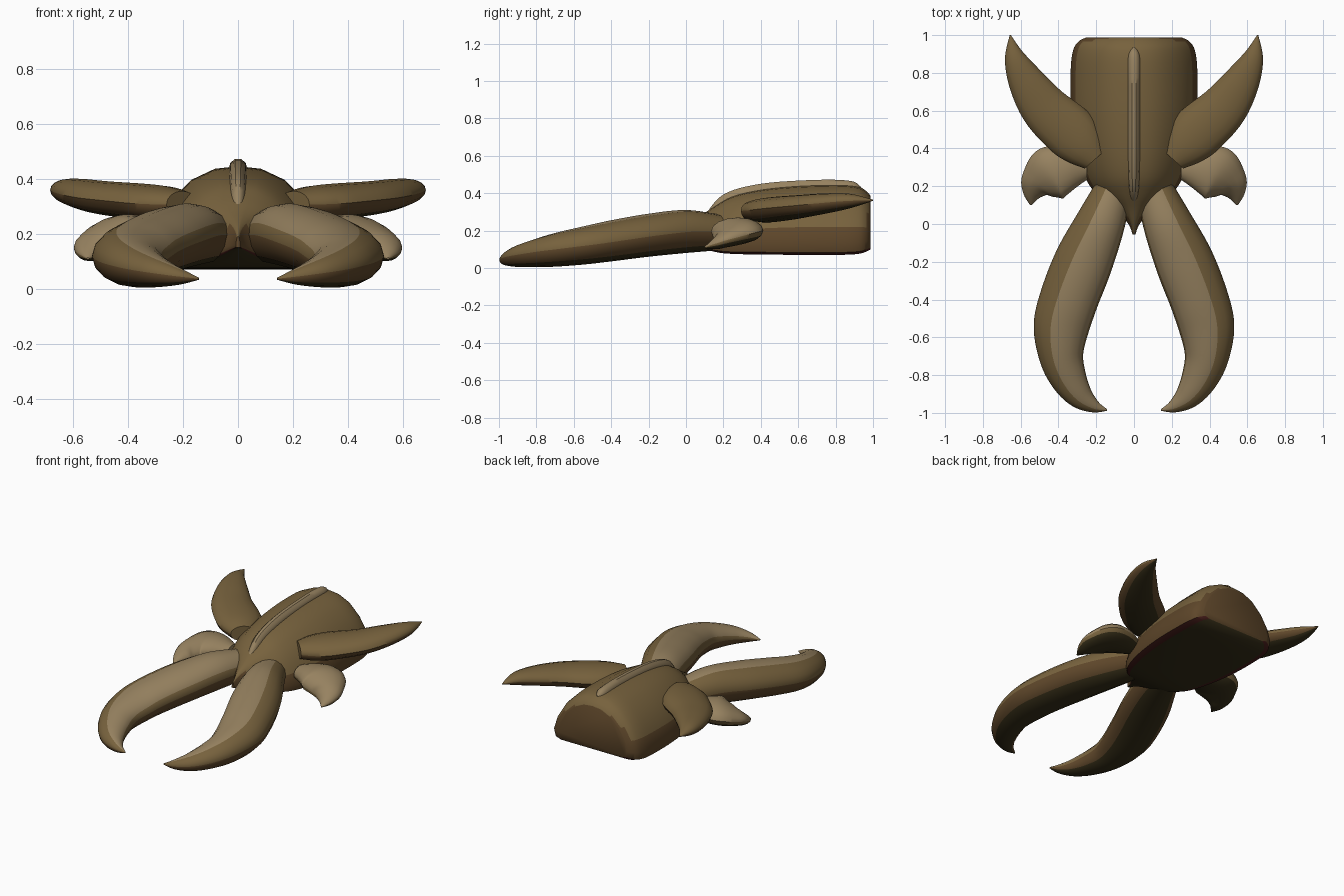
import bpy, bmesh, math
from mathutils import Vector

if "Cube" in bpy.data.objects:
    bpy.data.objects.remove(bpy.data.objects["Cube"])


def material(name, r, g, b):
    m = bpy.data.materials.new(name)
    m.diffuse_color = (r, g, b, 1)
    m.use_nodes = True
    m.node_tree.nodes["Principled BSDF"].inputs["Base Color"].default_value = m.diffuse_color
    return m


TAN = material("light tan", 0.31, 0.225, 0.118)
OLIVE = material("olive brown", 0.185, 0.122, 0.047)
BROWN = material("dark brown", 0.112, 0.062, 0.023)
MAROON = material("dark maroon", 0.06, 0.012, 0.01)
BLACK = material("dark olive black", 0.036, 0.027, 0.009)
MATS = [TAN, OLIVE, BROWN, MAROON, BLACK]


def spline(rows, steps):
    """Catmull-Rom interpolation of rows of numbers."""
    rows = [Vector(r) for r in rows]
    out = []
    for i in range(len(rows) - 1):
        p0, p1 = rows[max(i - 1, 0)], rows[i]
        p2, p3 = rows[i + 1], rows[min(i + 2, len(rows) - 1)]
        for k in range(steps):
            t = k / steps
            out.append(0.5 * (2 * p1 + (p2 - p0) * t + (2 * p0 - 5 * p1 + 4 * p2 - p3) * t * t
                              + (3 * p1 - p0 - 3 * p2 + p3) * t ** 3))
    return out + [rows[-1]]


def skin(name, rings, rule, mirror=False, angle=40):
    """Join rings of points into a closed skin; rule(normal, angle) picks the colour."""
    bm = bmesh.new()
    loops = [[bm.verts.new(p) for p in ring] for ring in rings]
    n = len(loops[0])
    tags = {}
    for a, b in zip(loops, loops[1:]):
        for j in range(n):
            f = bm.faces.new((a[j], a[(j + 1) % n], b[(j + 1) % n], b[j]))
            tags[f] = (j + 0.5) * 360 / n
    for cap in (loops[0], loops[-1]):
        tags[bm.faces.new(cap)] = 0
    bmesh.ops.recalc_face_normals(bm, faces=bm.faces[:])
    bm.normal_update()
    for f, a in tags.items():
        f.material_index = MATS.index(rule(f.normal, a))
    me = bpy.data.meshes.new(name)
    bm.to_mesh(me)
    bm.free()
    for m in MATS:
        me.materials.append(m)
    ob = bpy.data.objects.new(name, me)
    bpy.context.collection.objects.link(ob)
    bpy.ops.object.select_all(action='DESELECT')
    ob.select_set(True)
    bpy.context.view_layer.objects.active = ob
    bpy.ops.object.shade_smooth_by_angle(angle=math.radians(angle))
    if mirror:
        ob.modifiers.new("mirror", 'MIRROR').use_mirror_merge = False
    return ob


def horn(name, rows, rule, mirror=True, sides=16, steps=6):
    """Elliptical loft along rows of (x, y, z, half width, half height)."""
    pts = spline(rows, steps)
    rings = []
    for i, p in enumerate(pts):
        a, b = pts[max(i - 1, 0)], pts[min(i + 1, len(pts) - 1)]
        t = Vector((b[0] - a[0], b[1] - a[1])).normalized()
        side = Vector((-t.y, t.x, 0))      # left of travel
        c = Vector((p[0], p[1], p[2]))
        rings.append([c + side * max(p[3], 0.003) * math.cos(w) + Vector((0, 0, max(p[4], 0.003) * math.sin(w)))
                      for w in (2 * math.pi * j / sides for j in range(sides))])
    return skin(name, rings, rule, mirror)


# Body: domed section with flat belly, scaled along y (y, half width, bottom, top)
half = [(0, 1), (.25, .975), (.5, .87), (.75, .65), (.92, .4), (1, .17), (.96, .035), (.84, 0)]
section = half + [(-x, z) for x, z in reversed(half[1:])]
stations = [(-.055, .008, .15, .19), (0, .03, .14, .23), (.08, .10, .11, .28),
            (.16, .20, .085, .335), (.25, .26, .075, .385), (.4, .305, .072, .42),
            (.6, .333, .07, .44), (.82, .335, .07, .445), (.92, .322, .075, .435),
            (.965, .295, .088, .41), (.987, .255, .1, .385)]


def body_colour(n, a):
    if abs(a - 180) < 10:
        return BLACK                       # belly
    if abs(a - 180) < 30:
        return MAROON                      # thin lower edge
    return OLIVE if n.z > 0.4 else BROWN


skin("body", [[(x * w, y, lo + z * (hi - lo)) for x, z in section]
              for y, w, lo, hi in spline(stations, 4)], body_colour, angle=45)

# Ridge along the back
horn("back_ridge", [(0, .10, .25, .012, .03), (0, .2, .35, .028, .045), (0, .4, .41, .033, .042),
                    (0, .7, .433, .033, .04), (0, .88, .43, .033, .037), (0, .935, .41, .01, .025)],
     lambda n, a: TAN, mirror=False, sides=10)


def banded(n, a):
    """Olive above, a brown band on each flank, near black below."""
    return OLIVE if a < 180 else BLACK if 222 < a < 318 else BROWN


# Long curved front tusks, with a tan stripe on top
horn("front_tusk", [(.11, .18, .19, .10, .095), (.18, 0, .195, .132, .115), (.267, -.2, .175, .155, .115),
                    (.345, -.4, .145, .155, .11), (.385, -.55, .12, .147, .102), (.385, -.7, .097, .118, .09),
                    (.345, -.82, .077, .096, .073), (.285, -.91, .06, .07, .054),
                    (.21, -.965, .045, .035, .03), (.143, -.985, .036, .004, .004)],
     lambda n, a: TAN if 65 < a < 158 else banded(n, a))

# Swept-back rear horns
horn("rear_horn", [(.203, .345, .305, .077, .05), (.262, .41, .308, .12, .064), (.335, .485, .314, .142, .067),
                   (.47, .61, .328, .128, .062), (.567, .75, .345, .098, .054),
                   (.63, .88, .358, .056, .038), (.655, 1.0, .362, .003, .003)], banded)

# Small side lobes curling forward
horn("side_lobe", [(.25, .295, .19, .06, .045), (.35, .288, .2, .118, .065), (.44, .265, .195, .145, .07),
                   (.51, .213, .165, .1, .055), (.538, .16, .135, .054, .035), (.546, .1, .11, .004, .004)],
     lambda n, a: TAN if a < 180 else BLACK if 200 < a < 340 else OLIVE)
